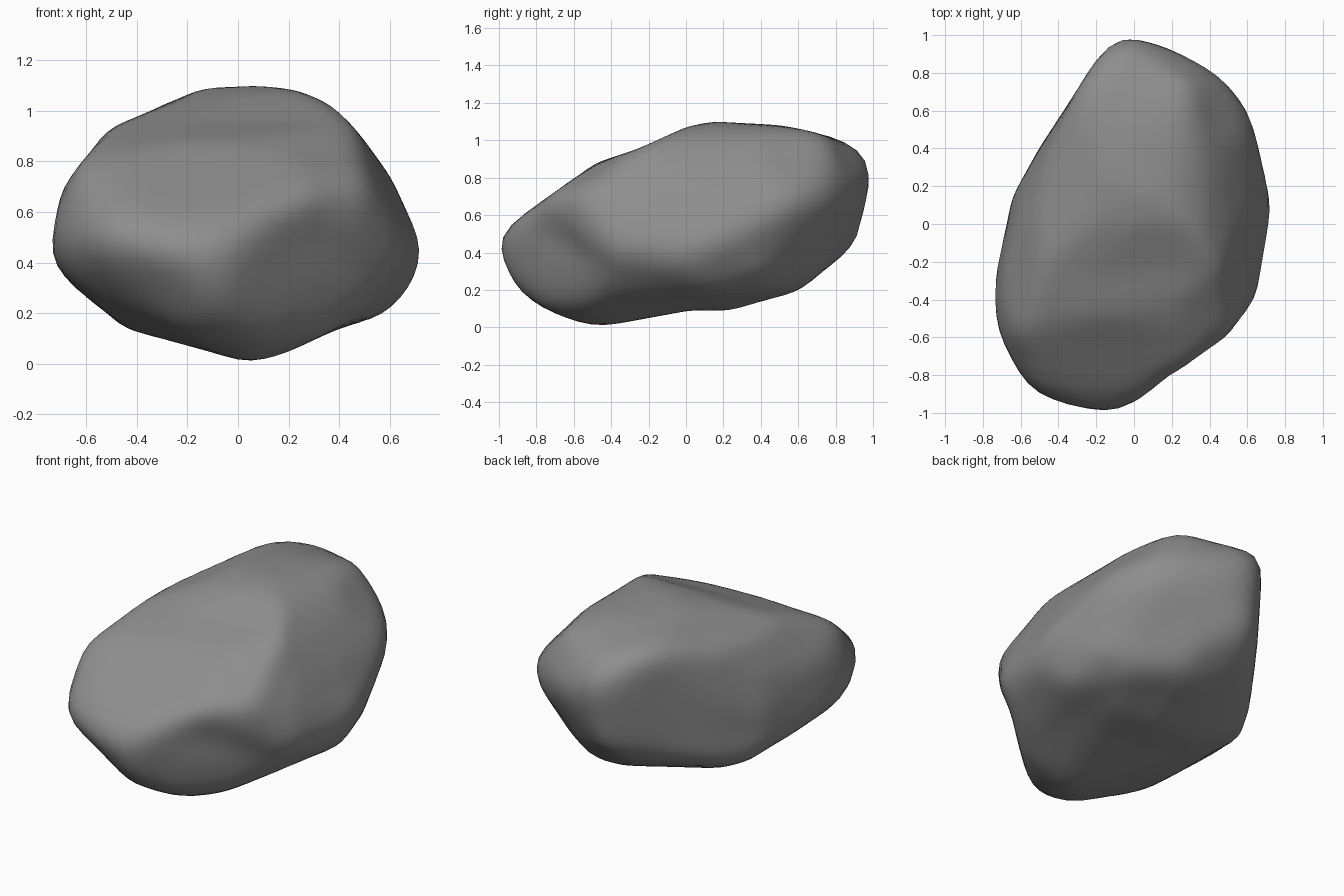
import bpy
import bmesh
from math import sin, cos, radians
from mathutils import Vector
from mathutils.bvhtree import BVHTree

default_cube = bpy.data.objects.get("Cube")
if default_cube:
    bpy.data.objects.remove(default_cube, do_unlink=True)

# Rock outlines in hundredths, counter-clockwise around the rock centre
FRONT = [(73, -9), (61, 18), (48, 36), (37, 47), (24, 53), (8, 55), (-14, 54),
         (-39, 43), (-51, 38), (-70, 14), (-74, -10), (-72, -24), (-62, -33),
         (-46, -41), (-20, -48), (5, -55), (16, -52), (40, -41), (61, -35), (70, -21)]
SIDE = [(100, 28), (93, 40), (76, 47), (53, 53), (14, 55), (0, 52), (-24, 41),
        (-48, 33), (-80, 10), (-100, -5), (-97, -28), (-91, -38), (-59, -52),
        (-48, -55), (2, -46), (24, -46), (67, -34), (82, -24), (92, -9), (96, 15)]
TOP = [(73, 11), (65, 48), (62, 58), (43, 81), (17, 94), (-6, 100), (-18, 90),
       (-50, 40), (-64, 15), (-74, -32), (-73, -56), (-60, -85), (-29, -100),
       (-17, -99), (9, -93), (36, -68), (48, -60), (65, -39)]
FRONT_CORNER = [(88, 21), (82, 43), (68, 63), (54, 75), (40, 77), (25, 74),
                (-46, 52), (-85, 23), (-102, -18), (-71, -58), (-46, -69),
                (-18, -69), (7, -61), (51, -46), (68, -29), (84, 6)]
BACK_CORNER = [(102, 13), (86, 29), (57, 44), (-19, 60), (-31, 60), (-88, 12),
               (-87, -4), (-63, -42), (-42, -52), (11, -57), (26, -54),
               (54, -40), (86, -22), (99, -2)]
UNDER_CORNER = [(76, 47), (74, 67), (67, 76), (35, 80), (-2, 72), (-29, 59),
                (-43, 47), (-77, 11), (-76, -6), (-70, -17), (-67, -44),
                (-60, -66), (-39, -71), (-11, -68), (35, -57), (55, -43),
                (64, -27), (72, 9)]

# Each outline with the turn and tilt, in degrees, of the plane it lies in
OUTLINES = [(FRONT, 0, 0), (SIDE, 90, 0), (TOP, 0, 90), (FRONT_CORNER, 45, 30),
            (BACK_CORNER, 225, 30), (UNDER_CORNER, 135, -30)]
CENTRE_HEIGHT = 0.55
FULLNESS = 0.35


def make_plane(outline, turn, tilt):
    """Outline points with the right and up directions of their plane."""
    a, e = radians(turn), radians(tilt)
    right = Vector((cos(a), sin(a), 0))
    up = Vector((-sin(a) * sin(e), cos(a) * sin(e), cos(e)))
    return [Vector(p) / 100 for p in outline], right, up


def reach(points, ray):
    """Distance along a flat ray from the centre to the outline."""
    best = 0
    for start, end in zip(points, points[1:] + points[:1]):
        edge = end - start
        det = ray.cross(edge)
        if abs(det) > 1e-9 and -1e-6 <= start.cross(ray) / det <= 1 + 1e-6:
            best = max(best, start.cross(edge) / det)
    return best


def excess(point):
    """How far a point fills the outlines; above 1 it sticks out."""
    worst = 0
    for points, right, up in planes:
        ray = Vector((point.dot(right), point.dot(up)))
        if ray.length > 1e-4:
            worst = max(worst, 1 / reach(points, ray))
    return worst


def rim_point(p, right, up):
    """Middle of the stretch where the line behind an outline point can touch."""
    line = [p.x * right + p.y * up + right.cross(up) * (i / 25)
            for i in range(-32, 33)]
    fills = [excess(q) for q in line]
    allowed = max(1.01, min(fills) + 0.01)
    touching = [q for q, fill in zip(line, fills) if fill <= allowed]
    return sum(touching, Vector()) / len(touching)


def relax(bm, factor):
    """Move vertices towards (or, below zero, away from) their neighbours' mean."""
    means = []
    for v in bm.verts:
        ring = [e.other_vert(v).co for e in v.link_edges]
        means.append(sum(ring, Vector()) / len(ring))
    for v, mean in zip(bm.verts, means):
        v.co += (mean - v.co) * factor


planes = [make_plane(*row) for row in OUTLINES]

# Rough stone: the tightest shell around all the rim points
shell = bmesh.new()
for points, right, up in planes:
    for p in points:
        shell.verts.new(rim_point(p, right, up))
bmesh.ops.convex_hull(shell, input=shell.verts)
tree = BVHTree.FromBMesh(shell)
shell.free()

# Rock body: a ball drawn onto the shell, cut to the outlines, then weathered
bm = bmesh.new()
bmesh.ops.create_icosphere(bm, subdivisions=5, radius=1)
for v in bm.verts:
    direction = v.co.normalized()
    limit = 1 / excess(direction)
    inner = tree.ray_cast(Vector(), direction)[3] or limit
    v.co = direction * min(limit, inner + FULLNESS * (limit - inner))
for step in range(6):
    relax(bm, 0.6)
    relax(bm, -0.57)
bmesh.ops.translate(bm, verts=bm.verts, vec=(0, 0, CENTRE_HEIGHT))
mesh = bpy.data.meshes.new("rock")
bm.to_mesh(mesh)
bm.free()
mesh.shade_smooth()
rock = bpy.data.objects.new("rock", mesh)
bpy.context.collection.objects.link(rock)

# Stone colour
stone = bpy.data.materials.new("grey stone")
stone.use_nodes = True
grey = (0.27, 0.27, 0.27, 1)
stone.diffuse_color = grey
stone.node_tree.nodes["Principled BSDF"].inputs["Base Color"].default_value = grey
mesh.materials.append(stone)
